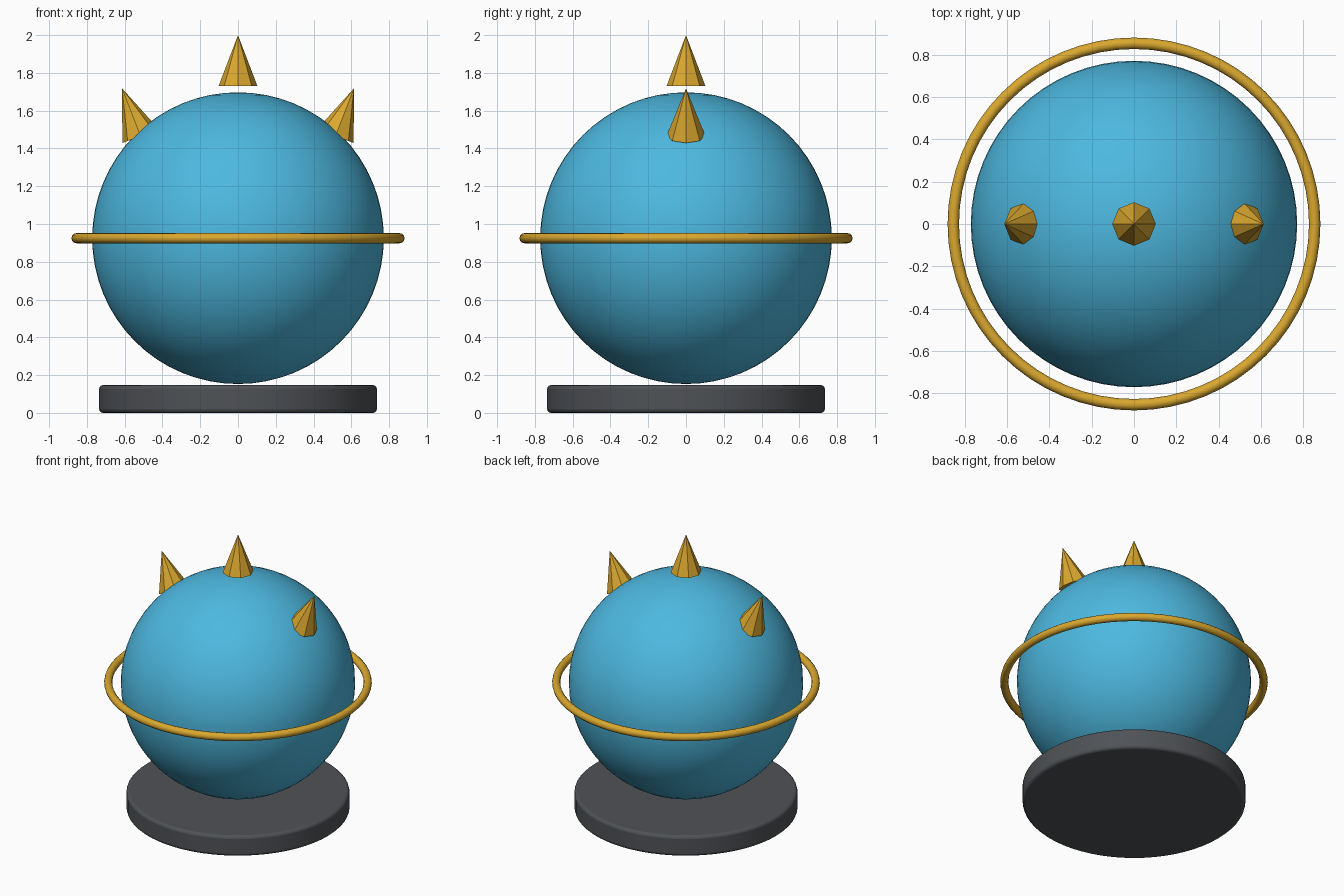
import bpy
import math

cube = bpy.data.objects.get("Cube")
if cube:
    bpy.data.objects.remove(cube, do_unlink=True)


def make_material(name, rgb):
    mat = bpy.data.materials.new(name)
    mat.use_nodes = True
    colour = (*rgb, 1.0)
    mat.diffuse_color = colour
    mat.node_tree.nodes["Principled BSDF"].inputs["Base Color"].default_value = colour
    return mat


blue = make_material("sky_blue", (0.074, 0.48, 0.74))
gold = make_material("gold", (0.70, 0.39, 0.028))
grey = make_material("dark_grey", (0.078, 0.084, 0.093))


def finish(name, mat, smooth=True):
    """Name and colour the part just added."""
    obj = bpy.context.object
    obj.name = obj.data.name = name
    obj.data.materials.append(mat)
    if smooth:
        bpy.ops.object.shade_smooth_by_angle(angle=math.radians(35))
    return obj


BODY_Z = 0.925

# Round body
bpy.ops.mesh.primitive_uv_sphere_add(
    segments=64, ring_count=32, radius=0.772, location=(0, 0, BODY_Z))
finish("body", blue)

# Ring floating around the middle
bpy.ops.mesh.primitive_torus_add(
    major_segments=64, minor_segments=12, major_radius=0.855,
    minor_radius=0.027, location=(0, 0, BODY_Z))
finish("ring", gold)

# Stand with rounded rims
bpy.ops.mesh.primitive_cylinder_add(
    vertices=64, radius=0.735, depth=0.147, location=(0, 0, 0.0735))
base = finish("base", grey)
bevel = base.modifiers.new("rounded_rim", 'BEVEL')
bevel.width = 0.02
bevel.segments = 3
bevel.limit_method = 'ANGLE'


# Eight-sided spikes, the outer pair leaning outwards
def spike(name, x, z, lean):
    bpy.ops.mesh.primitive_cone_add(
        vertices=8, radius1=0.103, radius2=0, depth=0.27,
        location=(x, 0, z), rotation=(0, lean, 0))
    finish(name, gold, smooth=False)


spike("top_spike", 0, 1.865, 0)
for side, sign in (("left", 1), ("right", -1)):
    spike(side + "_spike", sign * 0.565, 1.592, sign * 0.37)
